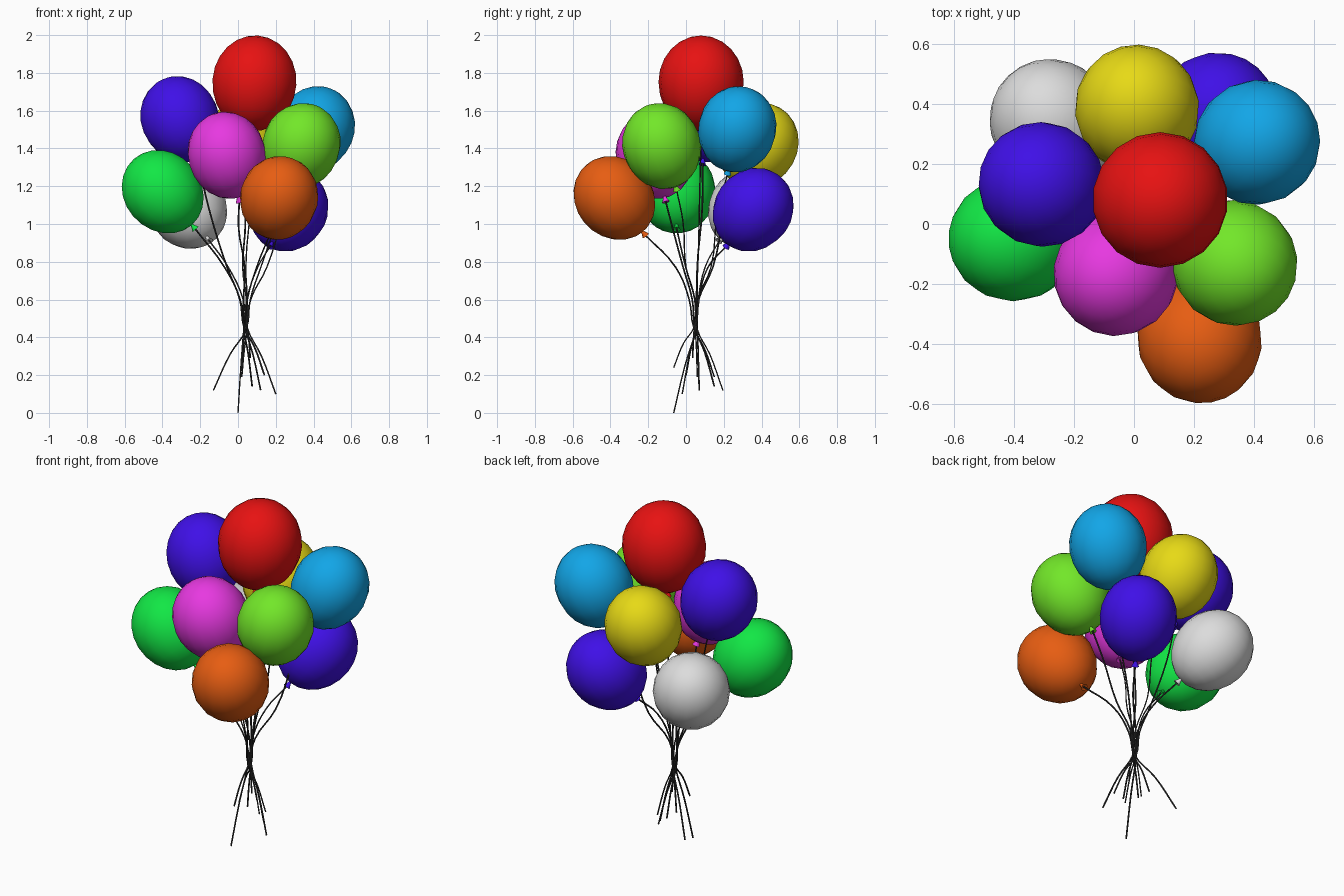
import bpy, bmesh, math
from mathutils import Vector

if "Cube" in bpy.data.objects:
    bpy.data.objects.remove(bpy.data.objects["Cube"])


def material(name, rgb):
    m = bpy.data.materials.new(name)
    m.diffuse_color = (*rgb, 1)
    m.use_nodes = True
    m.node_tree.nodes["Principled BSDF"].inputs["Base Color"].default_value = m.diffuse_color
    return m


mats = {
    "red": material("red", (0.8, 0.006, 0.006)),
    "yellow": material("yellow", (0.8, 0.7, 0.008)),
    "silver": material("silver", (0.72, 0.72, 0.72)),
    "lime": material("lime", (0.17, 0.8, 0.022)),
    "green": material("green", (0.006, 0.8, 0.06)),
    "sky_blue": material("sky_blue", (0.006, 0.38, 0.8)),
    "indigo": material("indigo", (0.05, 0.005, 0.8)),
    "magenta": material("magenta", (0.8, 0.04, 0.75)),
    "orange": material("orange", (0.8, 0.11, 0.006)),
}
string_mat = material("charcoal", (0.03, 0.03, 0.03))


def lathe(name, profile, sides, mat):
    """Revolve (radius, z) points about z; zero radius makes a pole."""
    bm = bmesh.new()
    rings = []
    for r, z in profile:
        if r == 0:
            rings.append([bm.verts.new((0, 0, z))] * sides)
        else:
            rings.append([bm.verts.new((r * math.cos(2 * math.pi * i / sides),
                                        r * math.sin(2 * math.pi * i / sides), z))
                          for i in range(sides)])
    for a, b in zip(rings, rings[1:]):
        for i in range(sides):
            j = (i + 1) % sides
            corners = list(dict.fromkeys((a[i], a[j], b[j], b[i])))
            bm.faces.new(corners)
    bmesh.ops.recalc_face_normals(bm, faces=bm.faces)
    me = bpy.data.meshes.new(name)
    bm.to_mesh(me)
    bm.free()
    me.materials.append(mat)
    ob = bpy.data.objects.new(name, me)
    bpy.context.collection.objects.link(ob)
    return ob


def place(ob, centre, axis, scale):
    ob.location = centre
    ob.rotation_mode = 'QUATERNION'
    ob.rotation_quaternion = axis.to_track_quat('Z', 'Y')
    ob.scale = (scale,) * 3


# balloon body: slightly longer toward the knot
RINGS, SIDES = 12, 18
body = []
for k in range(RINGS + 1):
    t = math.pi * k / RINGS
    r = 0 if k in (0, RINGS) else 0.207 * math.sin(t)
    body.append((r, (0.226 if t < math.pi / 2 else 0.24) * math.cos(t)))
# knot: narrow neck flaring to an open lip
knot_profile = [(0, -0.228), (0.008, -0.234), (0.009, -0.245), (0.021, -0.27), (0, -0.262)]

BUNDLE = Vector((0.04, 0.05, 0.5))


def string(name, knot, tail, index):
    """Thin cord from a knot through the gathered bundle to a loose tail."""
    a = 2.4 * index
    wob = Vector((math.cos(a), math.sin(a), 0)) * 0.012
    side = Vector((knot.x - BUNDLE.x, knot.y - BUNDLE.y, 0))

    def at(f, z, w):
        return Vector((BUNDLE.x, BUNDLE.y, z)) + side * f + wob * w

    pts = [knot]
    if knot.z > 1.05:
        pts.append(at(0.75, 0.55 * knot.z + 0.45 * 0.8, 1))
    pts += [at(0.42, 0.77, -0.8), at(0.1, 0.6, 0.6), at(0, 0.45, 0.8),
            BUNDLE.lerp(tail, 0.5) + wob * 0.4, tail]
    cu = bpy.data.curves.new(name, 'CURVE')
    cu.dimensions = '3D'
    cu.resolution_u = 4
    cu.bevel_depth = 0.0045
    cu.bevel_resolution = 0
    cu.use_fill_caps = True
    sp = cu.splines.new('BEZIER')
    sp.bezier_points.add(len(pts) - 1)
    for bp, p in zip(sp.bezier_points, pts):
        bp.co = p
        bp.handle_left_type = bp.handle_right_type = 'AUTO'
    cu.materials.append(string_mat)
    ob = bpy.data.objects.new(name, cu)
    bpy.context.collection.objects.link(ob)
    return ob


# name, colour, centre, direction to knot, scale, string tail
balloons = [
    ("top", "red", (0.087, 0.08, 1.752), (-0.02, 0.0, -0.27), 1.09, (0.02, 0.06, 0.19)),
    ("upper_left", "indigo", (-0.308, 0.132, 1.56), (0.10, -0.045, -0.24), 1, (0.14, 0.0, 0.2)),
    ("upper_right", "sky_blue", (0.41, 0.272, 1.507), (-0.10, -0.05, -0.235), 1, (0.02, -0.065, 0.24)),
    ("middle_right", "lime", (0.335, -0.13, 1.418), (-0.09, 0.08, -0.235), 1, (-0.13, 0.195, 0.12)),
    ("middle_front", "magenta", (-0.06, -0.165, 1.37), (0.065, 0.055, -0.24), 1, (0.075, 0.15, 0.14)),
    ("middle_back", "yellow", (0.01, 0.385, 1.42), (0.015, -0.13, -0.23), 1, (0.065, 0.035, 0.29)),
    ("lower_left", "green", (-0.402, -0.05, 1.175), (0.175, 0.0, -0.2), 1, (0.12, 0.07, 0.12)),
    ("lower_front", "orange", (0.218, -0.382, 1.142), (-0.05, 0.165, -0.2), 1, (0.02, 0.15, 0.19)),
    ("lower_back_left", "silver", (-0.27, 0.335, 1.09), (0.125, -0.17, -0.19), 1, (0.2, -0.02, 0.1)),
    ("lower_back_right", "indigo", (0.27, 0.358, 1.08), (-0.10, -0.145, -0.2), 1, (0.0, -0.065, 0.0)),
]

smooth, strings = [], []
for i, (name, colour, centre, to_knot, scale, tail) in enumerate(balloons):
    centre, axis = Vector(centre), -Vector(to_knot).normalized()
    balloon = lathe(name + "_balloon", body, SIDES, mats[colour])
    knot = lathe(name + "_knot", knot_profile, 8, mats[colour])
    for ob in (balloon, knot):
        place(ob, centre, axis, scale)
    smooth += [balloon, knot]
    strings.append(string(name + "_string", centre - axis * 0.262 * scale, Vector(tail), i))

# turn cords into meshes, then smooth everything
bpy.ops.object.select_all(action='DESELECT')
for ob in strings:
    ob.select_set(True)
bpy.context.view_layer.objects.active = strings[0]
bpy.ops.object.convert(target='MESH')
bpy.ops.object.select_all(action='DESELECT')
for ob in smooth:
    ob.select_set(True)
bpy.context.view_layer.objects.active = smooth[0]
bpy.ops.object.shade_smooth_by_angle(angle=math.radians(50))
